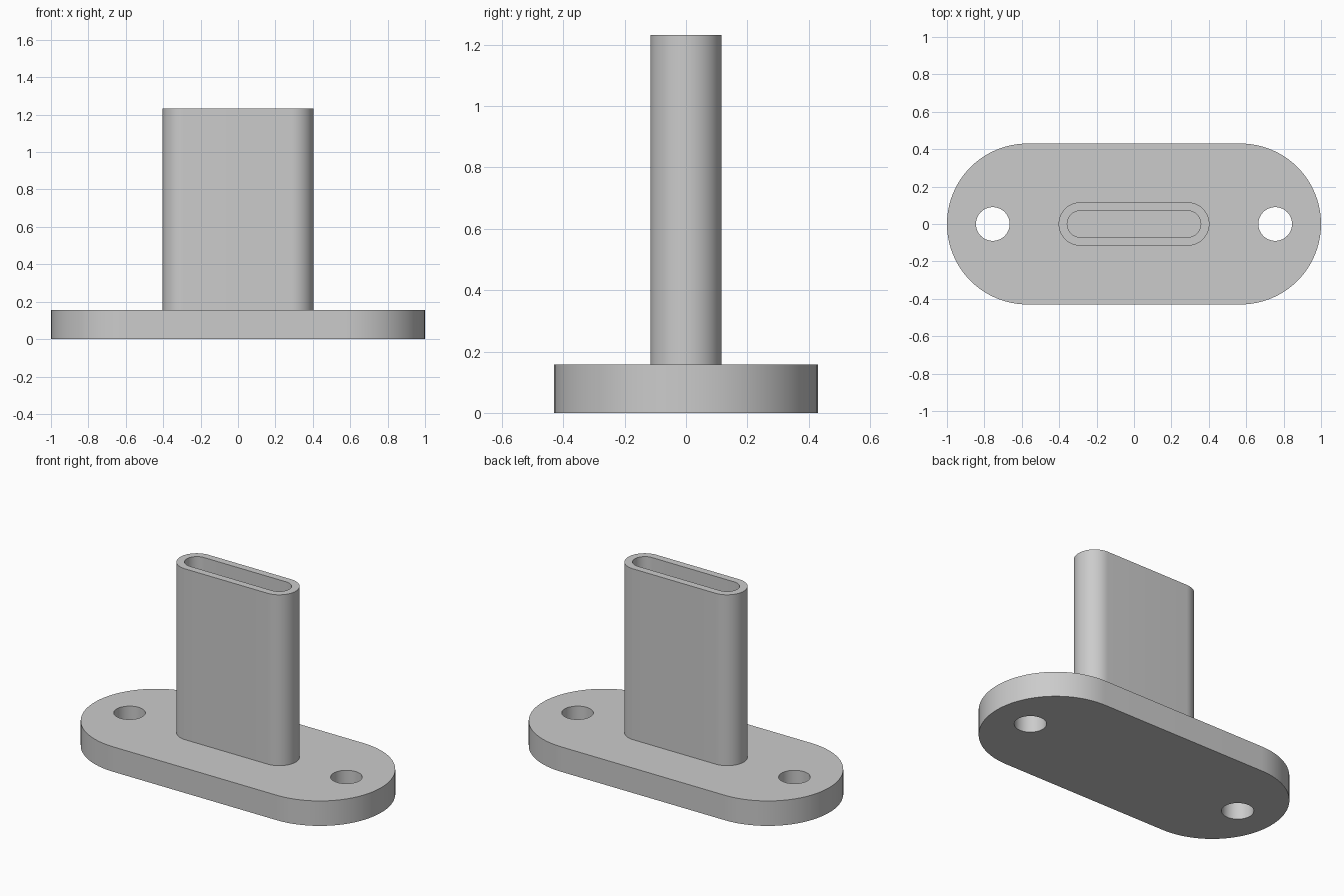
import bpy, bmesh
from math import sin, cos, pi, radians

if "Cube" in bpy.data.objects:
    bpy.data.objects.remove(bpy.data.objects["Cube"], do_unlink=True)

GREY = (0.6, 0.6, 0.6, 1)
grey = bpy.data.materials.new("plain grey")
grey.use_nodes = True
grey.diffuse_color = GREY
grey.node_tree.nodes["Principled BSDF"].inputs["Base Color"].default_value = GREY


def capsule(name, half_x, half_y, z0, z1, cx=0, steps=32):
    """Upright prism with a round-ended outline; a cylinder if half_x == half_y."""
    straight = half_x - half_y
    points = []
    for side, start in ((1, -pi / 2), (-1, pi / 2)):
        for i in range(steps + 1):
            if straight == 0 and i == steps:
                continue
            a = start + pi * i / steps
            points.append((cx + side * straight + half_y * cos(a), half_y * sin(a), z0))
    bm = bmesh.new()
    base = bm.faces.new([bm.verts.new(p) for p in points])
    top = bmesh.ops.extrude_face_region(bm, geom=[base])["geom"]
    verts = [v for v in top if isinstance(v, bmesh.types.BMVert)]
    bmesh.ops.translate(bm, verts=verts, vec=(0, 0, z1 - z0))
    bmesh.ops.recalc_face_normals(bm, faces=bm.faces)
    mesh = bpy.data.meshes.new(name)
    bm.to_mesh(mesh)
    bm.free()
    mesh.materials.append(grey)
    obj = bpy.data.objects.new(name, mesh)
    bpy.context.collection.objects.link(obj)
    return obj


def activate(obj):
    bpy.ops.object.select_all(action="DESELECT")
    obj.select_set(True)
    bpy.context.view_layer.objects.active = obj


def cut(obj, cutter):
    cutter.hide_render = True
    mod = obj.modifiers.new("cut", "BOOLEAN")
    mod.operation = "DIFFERENCE"
    mod.solver = "EXACT"
    mod.object = cutter
    activate(obj)
    bpy.ops.object.modifier_apply(modifier=mod.name)
    bpy.data.objects.remove(cutter, do_unlink=True)


# Base plate with a screw hole near each end
plate = capsule("base_plate", 1.0, 0.43, 0, 0.157, steps=48)
for side in (-1, 1):
    cut(plate, capsule("hole_cutter", 0.09, 0.09, -0.1, 0.3, cx=side * 0.755))

# Upright plug with a slot in its top
plug = capsule("plug_shell", 0.403, 0.116, 0.1, 1.232)
cut(plug, capsule("slot_cutter", 0.357, 0.071, 0.157, 1.4))

for part in (plate, plug):
    activate(part)
    bpy.ops.object.shade_smooth_by_angle(angle=radians(30))
